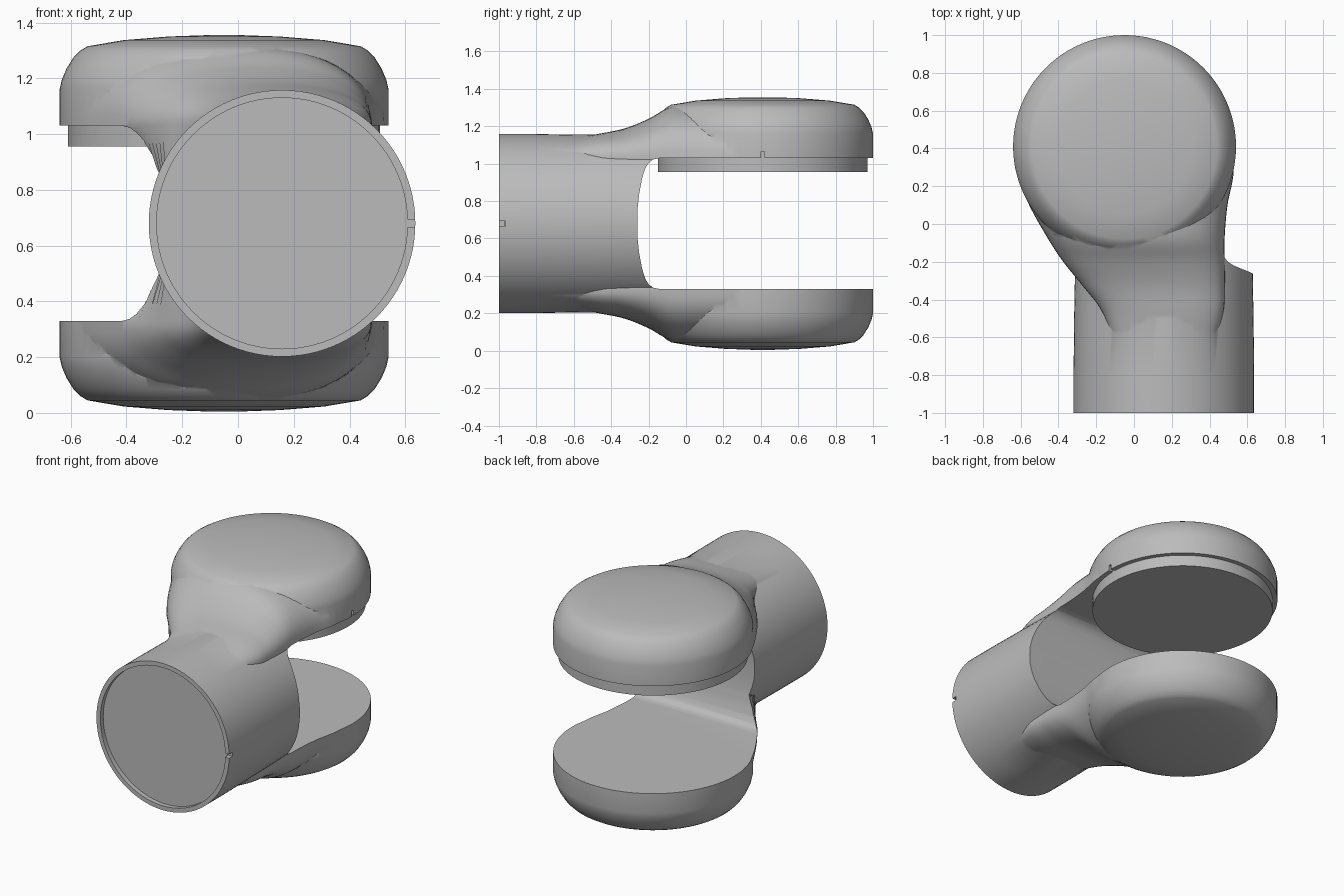
import bpy, bmesh, math
from mathutils import Vector

MID = 0.68                 # height of the symmetry plane
HUB = (-0.05, 0.41)        # centre of the fork discs
BARREL_X = 0.158

if "Cube" in bpy.data.objects:
    bpy.data.objects.remove(bpy.data.objects["Cube"])

grey = bpy.data.materials.new("plain grey")
grey.use_nodes = True
grey.diffuse_color = (0.5, 0.5, 0.5, 1)
grey.node_tree.nodes["Principled BSDF"].inputs["Base Color"].default_value = (0.5, 0.5, 0.5, 1)


def loft(name, rings):
    """Skin equal-length rings of points and cap both ends."""
    bm = bmesh.new()
    loops = [[bm.verts.new(p) for p in ring] for ring in rings]
    for a, b in zip(loops, loops[1:]):
        for i in range(len(a)):
            j = (i + 1) % len(a)
            bm.faces.new((a[i], a[j], b[j], b[i]))
    bm.faces.new(loops[0])
    bm.faces.new(loops[-1])
    bmesh.ops.recalc_face_normals(bm, faces=bm.faces)
    mesh = bpy.data.meshes.new(name)
    bm.to_mesh(mesh)
    bm.free()
    mesh.materials.append(grey)
    obj = bpy.data.objects.new(name, mesh)
    bpy.context.collection.objects.link(obj)
    return obj


def circle(radius, n=96):
    return [(radius * math.cos(2 * math.pi * i / n), radius * math.sin(2 * math.pi * i / n))
            for i in range(n)]


def turned(name, profile, side=1):
    """Disc turned about the vertical hub axis from (radius, height) pairs."""
    return loft(name, [[(HUB[0] + x, HUB[1] + y, MID + side * z) for x, y in circle(r)]
                       for r, z in profile])


def box(name, low, high):
    corners = [(low[0], low[1]), (high[0], low[1]), (high[0], high[1]), (low[0], high[1])]
    return loft(name, [[(x, y, z) for x, y in corners] for z in (low[2], high[2])])


def combine(target, other, operation):
    mod = target.modifiers.new("join", 'BOOLEAN')
    mod.operation, mod.object, mod.solver = operation, other, 'EXACT'
    bpy.context.view_layer.objects.active = target
    bpy.ops.object.modifier_apply(modifier=mod.name)
    bpy.data.objects.remove(other)


def smooth_keys(keys, steps=6):
    """Catmull-Rom interpolation through key tuples."""
    pts = [Vector(k) for k in keys]
    pts = [pts[0]] + pts + [pts[-1]]
    out = []
    for a, b, c, d in zip(pts, pts[1:], pts[2:], pts[3:]):
        for s in range(steps):
            t = s / steps
            out.append(b + 0.5 * t * ((c - a) + t * ((2 * a - 5 * b + 4 * c - d)
                                                   + t * (3 * (b - c) + d - a))))
    return out + [pts[-1]]


# Barrel with a shallow recess in its open end
body = loft("forked_joint", [[(BARREL_X + x, y, MID + z) for x, z in circle(r)]
                             for r, y in ((0.45, -0.97), (0.45, -1), (0.478, -1),
                                          (0.478, -0.8), (0.475, -0.5), (0.468, -0.12))])

# Necks: (y, left edge, right edge, crown height)
NECK = [(-0.72, -0.08, 0.40, 0.43), (-0.48, -0.16, 0.47, 0.477), (-0.33, -0.27, 0.48, 0.508),
        (-0.2, -0.375, 0.48, 0.56), (-0.07, -0.46, 0.48, 0.628), (0.1, -0.555, 0.495, 0.64),
        (0.25, -0.612, 0.525, 0.635), (0.41, -0.63, 0.53, 0.61)]


def neck_ring(y, left, right, crown, side, n=28, power=2.3):
    base = 0.35
    ring = []
    for i in range(n + 1):
        a = math.pi * i / n
        c, s = math.cos(a), math.sin(a)
        x = (left + right) / 2 + (right - left) / 2 * math.copysign(abs(c) ** (2 / power), c)
        z = base + (crown - base) * max(s, 0) ** (2 / power)
        ring.append((x, y, MID + side * z))
    foot = [(max(left, -0.26), 0.1), (min(right, 0.5), 0.1)]
    return ring + [(x, y, MID + side * z) for x, z in foot]


# Fork discs with rounded shoulders and a low domed cap
DISC = [(0.59, 0.2), (0.59, 0.48), (0.582, 0.515), (0.565, 0.555), (0.54, 0.595),
        (0.515, 0.62), (0.49, 0.635), (0.36, 0.657), (0.2, 0.67), (0.06, 0.675)]
for side in (1, -1):
    combine(body, loft("neck", [neck_ring(*k, side) for k in smooth_keys(NECK)]), 'UNION')
    combine(body, turned("disc", DISC, side), 'UNION')

# Slot between the two arms, with a bowed, rounded root
root = [(-0.14, 0.35), (-0.175, 0.343), (-0.2, 0.325), (-0.218, 0.295), (-0.235, 0.24),
        (-0.25, 0.16), (-0.26, 0.07)]
slot = [(2, 0.35)] + root + [(y, -z) for y, z in reversed(root)] + [(2, -0.35)]
combine(body, loft("slot", [[(x, y, MID + z) for y, z in slot] for x in (-2, 2)]), 'DIFFERENCE')

# Index notches on the barrel rim and the upper arm
combine(body, box("rim_notch", (0.605, -1.1, 0.667), (0.7, -0.965, 0.693)), 'DIFFERENCE')
combine(body, box("arm_notch", (0.51, 0.4, 1.0), (0.7, 0.42, 1.065)), 'DIFFERENCE')

# Pad under the upper arm
pad = turned("round_pad", [(0.56, 0.275), (0.56, 0.352)])

for obj in (body, pad):
    bpy.ops.object.select_all(action='DESELECT')
    obj.select_set(True)
    bpy.context.view_layer.objects.active = obj
    bpy.ops.object.shade_smooth_by_angle(angle=math.radians(28))
